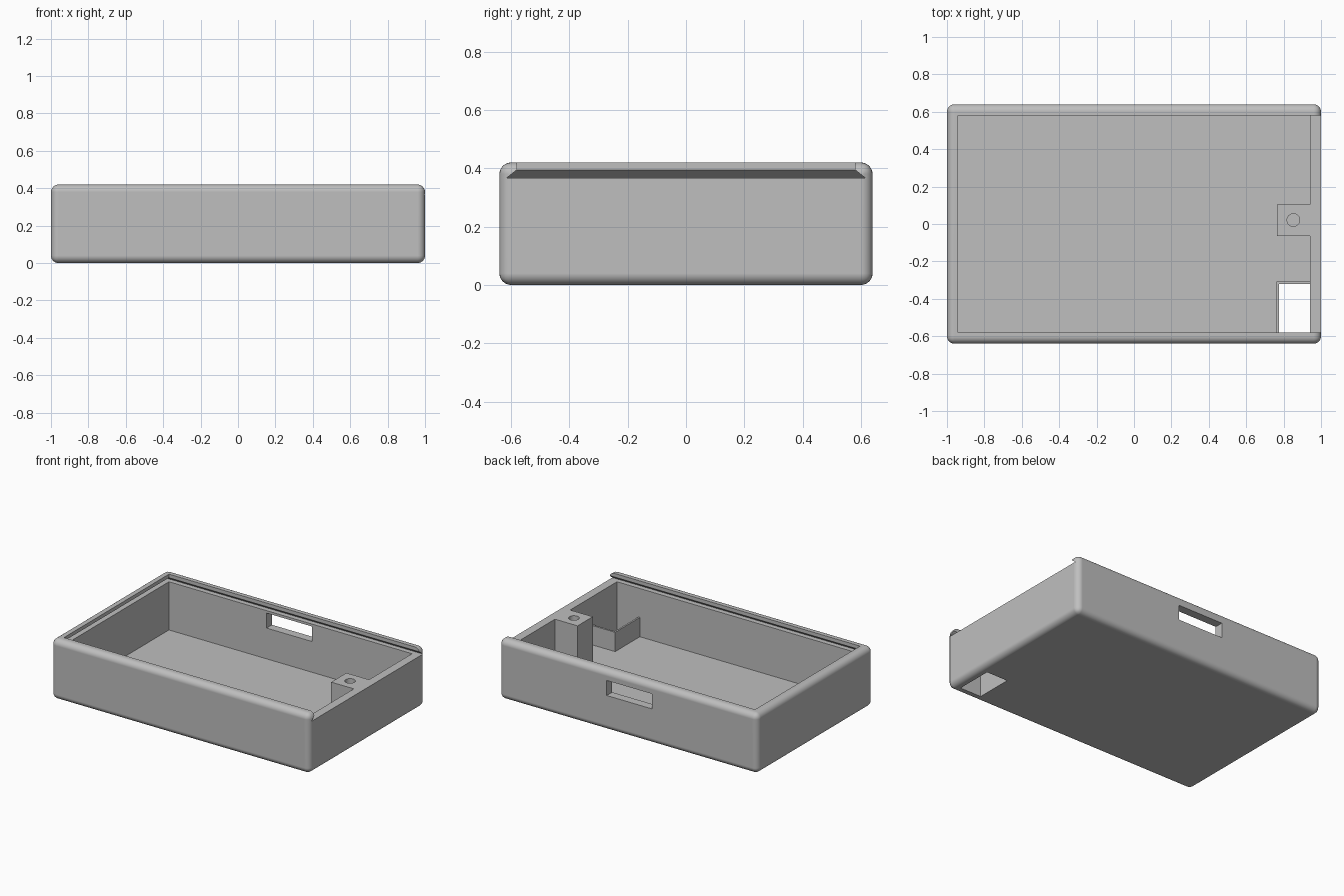
import bpy, bmesh, math

cube = bpy.data.objects.get("Cube")
if cube:
    bpy.data.objects.remove(cube, do_unlink=True)

# One plain grey for the whole case
GREY = (0.52, 0.52, 0.52, 1)
grey = bpy.data.materials.new("grey plastic")
grey.use_nodes = True
grey.diffuse_color = GREY
grey.node_tree.nodes["Principled BSDF"].inputs["Base Color"].default_value = GREY

WALL_X, WALL_Y = 0.94, 0.58      # inner wall faces
FLOOR, RIM, HEIGHT = 0.03, 0.367, 0.42


def rect(x0, x1, y0, y1):
    return [(x0, y0), (x1, y0), (x1, y1), (x0, y1)]


def loft(name, *layers):
    """Solid through (height, outline) layers, from the bottom up."""
    bm = bmesh.new()
    rings = [[bm.verts.new((x, y, z)) for x, y in outline] for z, outline in layers]
    for low, high in zip(rings, rings[1:]):
        n = len(low)
        for i in range(n):
            j = (i + 1) % n
            bm.faces.new((low[i], low[j], high[j], high[i]))
    bm.faces.new(rings[0][::-1])
    bm.faces.new(rings[-1])
    bmesh.ops.recalc_face_normals(bm, faces=bm.faces)
    mesh = bpy.data.meshes.new(name)
    bm.to_mesh(mesh)
    bm.free()
    mesh.materials.append(grey)
    obj = bpy.data.objects.new(name, mesh)
    bpy.context.collection.objects.link(obj)
    return obj


def prism(name, outline, z0, z1):
    return loft(name, (z0, outline), (z1, outline))


def activate(obj):
    bpy.ops.object.select_all(action='DESELECT')
    obj.select_set(True)
    bpy.context.view_layer.objects.active = obj


def cut(obj, cutter):
    cutter.hide_render = True
    mod = obj.modifiers.new("cut", 'BOOLEAN')
    mod.operation, mod.solver, mod.object = 'DIFFERENCE', 'EXACT', cutter
    activate(obj)
    bpy.ops.object.modifier_apply(modifier=mod.name)
    bpy.data.objects.remove(cutter, do_unlink=True)


def smooth(obj):
    activate(obj)
    bpy.ops.object.shade_smooth_by_angle(angle=math.radians(28))
    obj.modifiers.new("flat_faces", 'WEIGHTED_NORMAL').keep_sharp = True


# Rounded outer block
body = prism("case_body", rect(-1, 1, -0.64, 0.64), 0, HEIGHT)
bevel = body.modifiers.new("round", 'BEVEL')
bevel.width, bevel.segments = 0.04, 6
activate(body)
bpy.ops.object.modifier_apply(modifier=bevel.name)

# Inner cavity
cut(body, prism("cavity_cutter", rect(-WALL_X, WALL_X, -WALL_Y, WALL_Y), FLOOR, 0.38))

# Dovetail slot for a sliding lid, open at the +x end
wide = rect(-0.975, 1.2, -0.615, 0.615)
narrow = rect(-WALL_X, 1.2, -WALL_Y, WALL_Y)
cut(body, loft("lid_slot_cutter", (RIM, wide), (0.395, narrow), (0.5, narrow)))

# Window in the back wall
cut(body, prism("window_cutter", rect(-0.185, 0.165, 0.5, 0.7), 0.245, 0.35))

# Opening through the floor in the front corner
cut(body, prism("floor_opening_cutter", rect(0.775, WALL_X, -WALL_Y, -0.32), -0.1, 0.2))
smooth(body)

# Low L-shaped wall around the floor opening
shroud = [(0.763, -WALL_Y), (0.775, -WALL_Y), (0.775, -0.32),
          (WALL_X, -0.32), (WALL_X, -0.307), (0.763, -0.307)]
prism("opening_shroud", shroud, FLOOR, 0.165)

# Screw post, flush with the lid ledge
post = prism("screw_post", rect(0.765, WALL_X, -0.063, 0.105), FLOOR, RIM)
circle = [(0.852 + 0.034 * math.cos(math.tau * i / 32),
           0.021 + 0.034 * math.sin(math.tau * i / 32)) for i in range(32)]
cut(post, prism("screw_hole_cutter", circle, 0.1, 0.5))
smooth(post)
